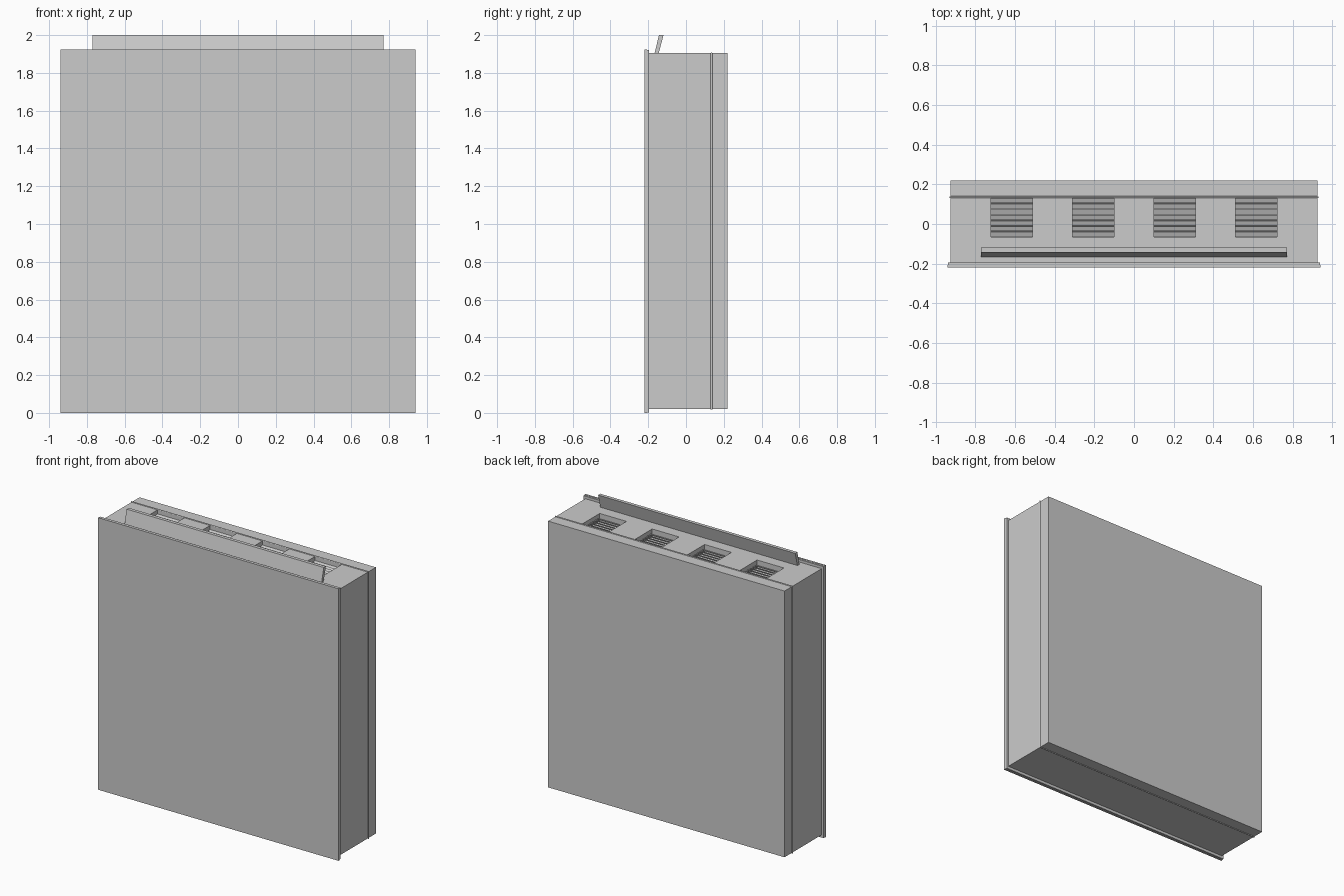
import bpy, bmesh
from math import sin, cos, pi, radians
from mathutils import Matrix

if "Cube" in bpy.data.objects:
    bpy.data.objects.remove(bpy.data.objects["Cube"])


def make_object(name, bm):
    bmesh.ops.recalc_face_normals(bm, faces=bm.faces)
    mesh = bpy.data.meshes.new(name)
    bm.to_mesh(mesh)
    bm.free()
    obj = bpy.data.objects.new(name, mesh)
    bpy.context.collection.objects.link(obj)
    return obj


def add_box(bm, x, y, z, tilt=0.0):
    """Box from (min, max) ranges, optionally tilted about its own x axis."""
    centre = [(a + b) / 2 for a, b in (x, y, z)]
    size = [b - a for a, b in (x, y, z)]
    bmesh.ops.create_cube(bm, size=1, matrix=Matrix.Translation(centre)
                          @ Matrix.Rotation(tilt, 4, 'X')
                          @ Matrix.Diagonal((*size, 1)))


def box(name, x, y, z):
    bm = bmesh.new()
    add_box(bm, x, y, z)
    return make_object(name, bm)


TOP, BOTTOM, HALF = 1.904, 0.021, 0.925
VENT_X = [-0.616, -0.205, 0.205, 0.616]
VENT_W, VENT_Y0, VENT_Y1 = 0.105, -0.065, 0.132
VENT_DEPTH = 0.055

# Cabinet body with vent recesses cut in its top
body = box("cabinet_body", (-HALF, HALF), (-0.196, 0.22), (BOTTOM, TOP))
cut = bmesh.new()
for cx in VENT_X:
    add_box(cut, (cx - VENT_W, cx + VENT_W), (VENT_Y0, VENT_Y1),
            (TOP - VENT_DEPTH, TOP + 0.05))
cutter = make_object("vent_cutter", cut)
cutter.hide_render = True
cutter.hide_viewport = True
mod = body.modifiers.new("vent_recesses", 'BOOLEAN')
mod.operation = 'DIFFERENCE'
mod.solver = 'EXACT'
mod.object = cutter

# Front panel with a thin backing layer behind it
box("front_panel", (-0.94, 0.94), (-0.22, -0.207), (0.0, 1.924))
box("panel_backing", (-0.938, 0.938), (-0.207, -0.195), (0.002, 1.922))

# Louvre slats in each vent
SLATS = 7
pitch = (VENT_Y1 - VENT_Y0) / SLATS
for i, cx in enumerate(VENT_X):
    bm = bmesh.new()
    for k in range(SLATS):
        y = VENT_Y0 + pitch * (k + 0.5)
        add_box(bm, (cx - VENT_W, cx + VENT_W), (y - 0.0125, y + 0.0125),
                (TOP - 0.037, TOP - 0.032), radians(20))
    make_object(f"vent_slats_{i + 1}", bm)

# Leaning plate on top: slanted profile extruded along x
bm = bmesh.new()
profile = [(-0.167, TOP - 0.002), (-0.145, TOP - 0.002), (-0.119, 2.0), (-0.143, 2.0)]
face = bm.faces.new([bm.verts.new((-0.771, y, z)) for y, z in profile])
ext = bmesh.ops.extrude_face_region(bm, geom=[face])
bmesh.ops.translate(bm, vec=(1.542, 0, 0),
                    verts=[v for v in ext["geom"] if isinstance(v, bmesh.types.BMVert)])
make_object("leaning_top_plate", bm)

# Half-round bead running around the cabinet near the back
bm = bmesh.new()
R, STEPS = 0.005, 6
rings = []
for s in range(STEPS + 1):
    a = pi * s / STEPS
    e, y = R * sin(a) - 0.0005, 0.135 + R * cos(a)
    rings.append([bm.verts.new(p) for p in (
        (-HALF - e, y, BOTTOM - e), (HALF + e, y, BOTTOM - e),
        (HALF + e, y, TOP + e), (-HALF - e, y, TOP + e))])
for s in range(len(rings)):
    a, b = rings[s], rings[(s + 1) % len(rings)]
    for j in range(4):
        n = (j + 1) % 4
        bm.faces.new((a[j], a[n], b[n], b[j]))
make_object("seam_bead", bm)
